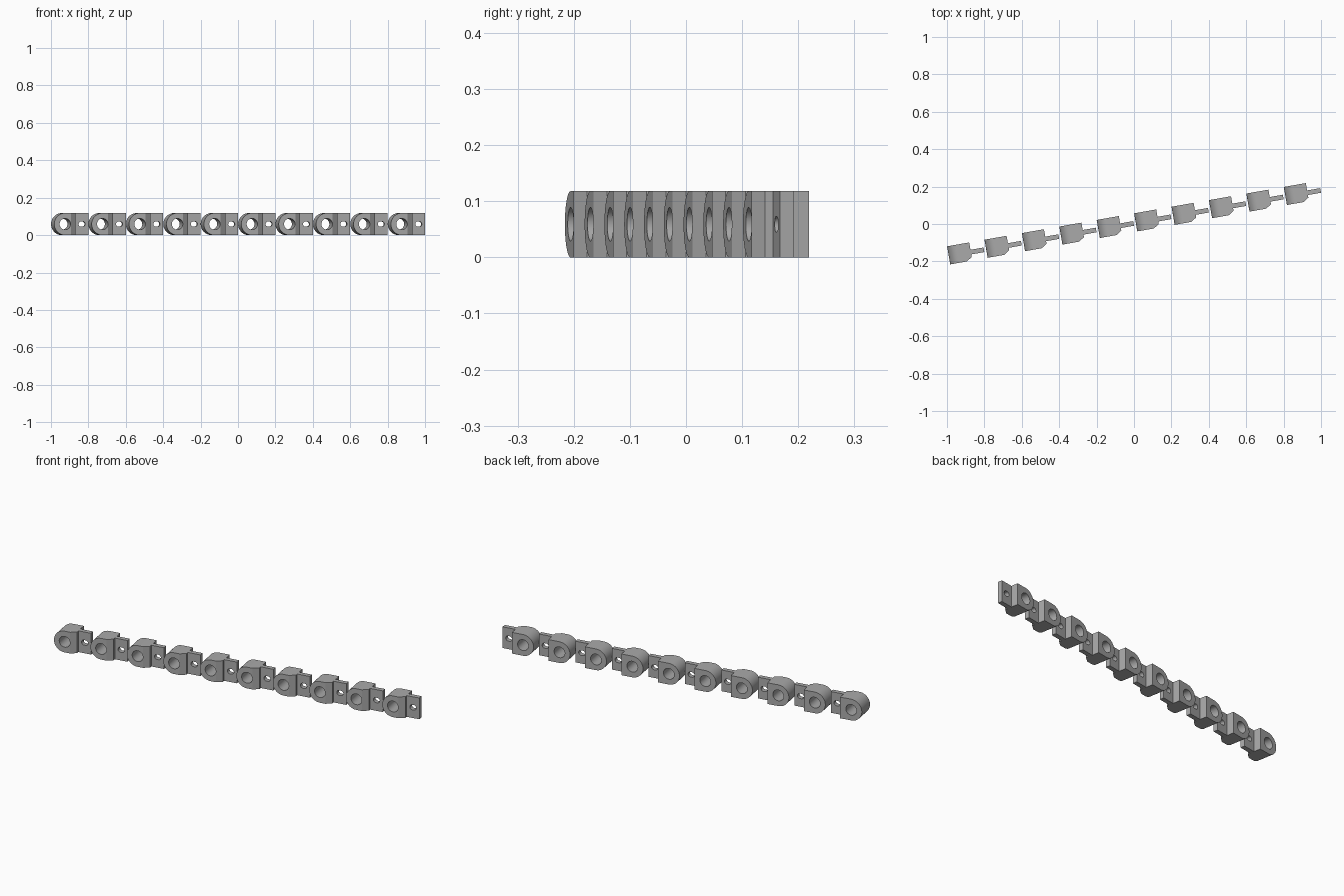
import bpy, bmesh, math
from mathutils import Matrix, Vector

if "Cube" in bpy.data.objects:
    bpy.data.objects.remove(bpy.data.objects["Cube"], do_unlink=True)

LINKS = 10
TILT = math.radians(10)
R = 0.059            # half the link height, also the radius of the rounded end
LEFT = -1.005        # rounded end of the first link, measured along the row
PIN_X = LEFT + R
STEP = 0.2 / math.cos(TILT)

grey = bpy.data.materials.new("plain grey")
grey.use_nodes = True
grey.diffuse_color = (0.4, 0.4, 0.4, 1)
grey.node_tree.nodes["Principled BSDF"].inputs["Base Color"].default_value = (0.4, 0.4, 0.4, 1)


def prism(name, points, direction):
    """Extrude a flat outline of 3D points along a direction."""
    bm = bmesh.new()
    face = bm.faces.new([bm.verts.new(p) for p in points])
    moved = bmesh.ops.extrude_face_region(bm, geom=[face])["geom"]
    bmesh.ops.translate(bm, vec=Vector(direction),
                        verts=[v for v in moved if isinstance(v, bmesh.types.BMVert)])
    bmesh.ops.recalc_face_normals(bm, faces=bm.faces)
    mesh = bpy.data.meshes.new(name)
    bm.to_mesh(mesh)
    bm.free()
    mesh.materials.append(grey)
    obj = bpy.data.objects.new(name, mesh)
    bpy.context.collection.objects.link(obj)
    return obj


def arc(cx, radius, start, end, steps):
    """Points of an arc in the upright plane of the row."""
    angles = [math.radians(start + (end - start) * i / steps) for i in range(steps + 1)]
    return [(cx + radius * math.cos(a), -0.3, R + radius * math.sin(a)) for a in angles]


def cut(target, tool, operation):
    mod = target.modifiers.new(operation.lower(), "BOOLEAN")
    mod.operation, mod.object, mod.solver = operation, tool, "EXACT"
    bpy.context.view_layer.objects.active = target
    bpy.ops.object.modifier_apply(modifier=mod.name)
    bpy.data.objects.remove(tool, do_unlink=True)


# Plan outline: thick chamfered block with a thin tab
END, SHOULDER = -0.814, -0.885
plan = [(LEFT - 0.01, -0.042), (-0.915, -0.042), (SHOULDER, -0.023), (SHOULDER, -0.009),
        (END, -0.009), (END, 0.016), (SHOULDER, 0.016), (SHOULDER, 0.056), (LEFT - 0.01, 0.056)]
link = prism("link_1", [(x, y, -0.05) for x, y in plan], (0, 0, 0.3))

# Rounded side profile, pin hole and slotted tab hole
through = (0, 0.6, 0)
side = arc(PIN_X, R, 90, 270, 32) + [(END + 0.02, -0.3, 0), (END + 0.02, -0.3, 2 * R)]
cut(link, prism("side_profile", side, through), "INTERSECT")
cut(link, prism("pin_hole", arc(PIN_X, 0.03, 0, 350, 35), through), "DIFFERENCE")
slot = arc(-0.853, 0.014, 90, 270, 12) + arc(-0.845, 0.014, -90, 90, 12)
cut(link, prism("tab_slot", slot, through), "DIFFERENCE")

bpy.ops.object.select_all(action="DESELECT")
link.select_set(True)
bpy.context.view_layer.objects.active = link
bpy.ops.object.shade_smooth_by_angle(angle=math.radians(25))

# Repeat the link along the slanted row
turn = Matrix.Rotation(TILT, 4, "Z")
for i in range(LINKS):
    obj = link
    if i:
        obj = link.copy()
        obj.name = f"link_{i + 1}"
        bpy.context.collection.objects.link(obj)
    obj.matrix_world = turn @ Matrix.Translation((i * STEP, 0, 0))
